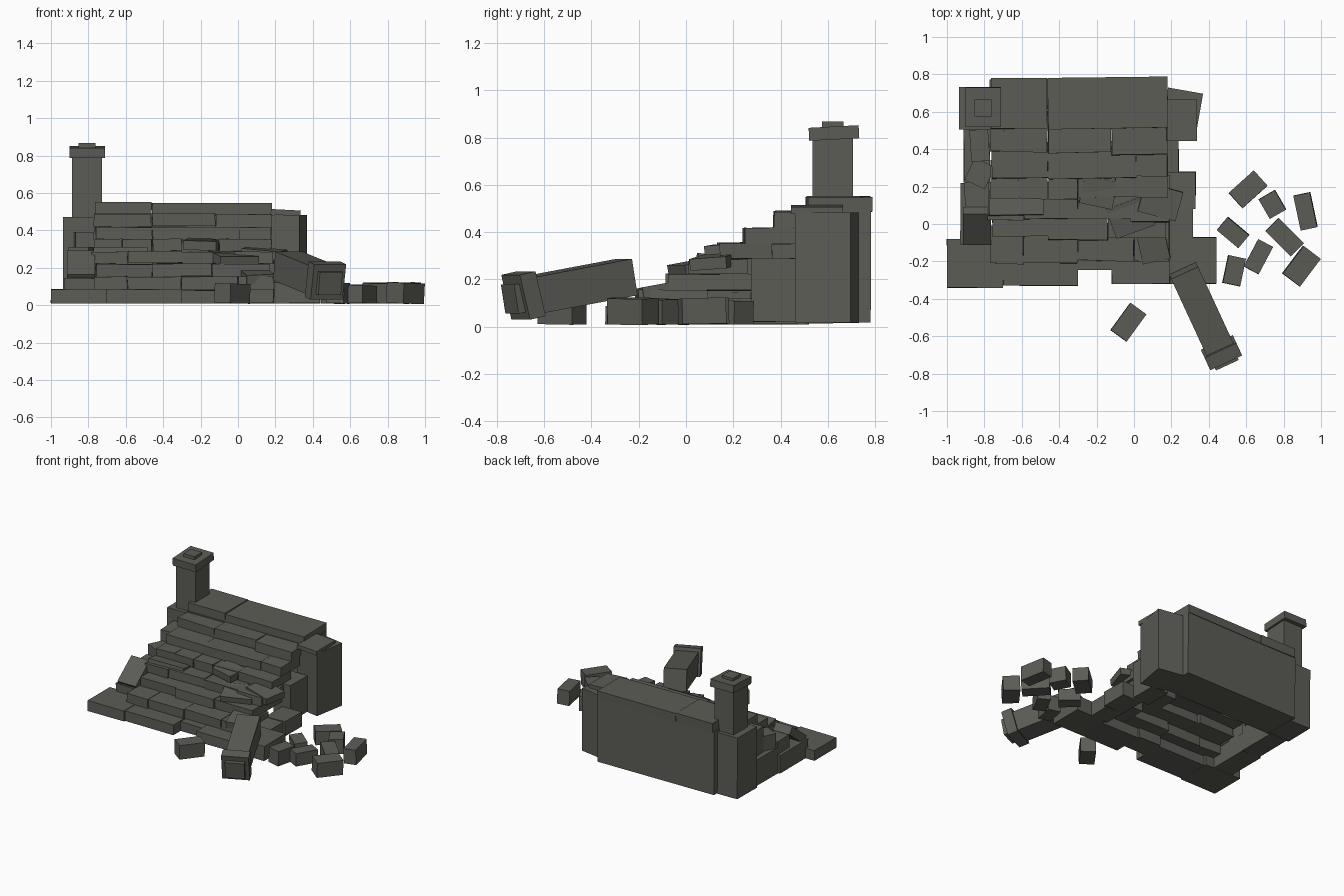
import bpy, bmesh, math, random
from mathutils import Matrix, Vector, Euler

random.seed(4)
stone = bpy.data.materials.new("dark grey stone")
stone.diffuse_color = (0.108, 0.108, 0.094, 1)


def block(name, c, s, rot=(0, 0, 0), parent=None, jit=0.0):
    """Box with centre, size and rotation in degrees; jit roughens the corners."""
    bm = bmesh.new()
    bmesh.ops.create_cube(bm, size=1)
    for v in bm.verts:
        v.co = Vector(a * b for a, b in zip(v.co, s))
        v.co += Vector(random.uniform(-jit, jit) for _ in range(3))
    m = Matrix.Translation(c) @ Euler([math.radians(a) for a in rot]).to_matrix().to_4x4()
    bmesh.ops.transform(bm, matrix=parent @ m if parent else m, verts=bm.verts)
    me = bpy.data.meshes.new(name)
    bm.to_mesh(me)
    bm.free()
    me.materials.append(stone)
    o = bpy.data.objects.new(name, me)
    bpy.context.collection.objects.link(o)
    return o


def span(name, x0, x1, y0, y1, z0, z1, rz=0, jit=0.002):
    return block(name, ((x0 + x1) / 2, (y0 + y1) / 2, (z0 + z1) / 2),
                 (x1 - x0, y1 - y0, z1 - z0), (0, 0, rz), jit=jit)


# back wall and its top slabs
span("back_wall", -0.77, 0.18, 0.505, 0.777, 0.018, 0.49, 0.7)
span("top_slab_left", -0.765, -0.465, 0.51, 0.78, 0.485, 0.553)
span("top_slab_right", -0.46, 0.18, 0.51, 0.785, 0.485, 0.548, 0.8)

# stair slabs: front edge, bottom, top, depth of the right end slab, joints along x
rows = [
    (-0.205, 0.085, 0.155, 0.29, (-0.77, -0.59, -0.30, 0.0, 0.19)),
    (-0.075, 0.155, 0.223, 0.35, (-0.76, -0.46, -0.14, 0.17)),
    (0.02, 0.223, 0.287, 0.25, (-0.78, -0.59, -0.30, -0.02, 0.19)),
    (0.135, 0.287, 0.352, 0.22, (-0.77, -0.62, -0.46, -0.30, -0.10, 0.18)),
    (0.25, 0.352, 0.42, 0.22, (-0.76, -0.46, 0.01, 0.18)),
    (0.38, 0.42, 0.487, 0.20, (-0.77, -0.46, -0.12, 0.18)),
]
for i, (y, z0, z1, deep, xs) in enumerate(rows):
    for a, b in zip(xs, xs[1:]):
        d, e = random.uniform(-0.012, 0.012), random.uniform(-0.005, 0.003)
        depth = deep if b == xs[-1] else 0.2
        span("step_%d_slab" % (i + 2), a + 0.001, b - 0.001, y + d, y + d + depth,
             z0 + e, z1 + e, random.uniform(-1.2, 1.2), 0.003)

# bottom step with uneven front edge
for a, b, y0, y1, z1 in [(-1, -0.70, -0.34, -0.08, 0.085), (-0.70, -0.30, -0.33, -0.10, 0.085),
                         (-0.30, -0.12, -0.245, -0.08, 0.08), (-0.12, 0.19, -0.32, -0.1, 0.085),
                         (0.19, 0.44, -0.32, -0.07, 0.12)]:
    span("bottom_step_slab", a, b, y0, y1, 0.01, z1)

# side walls: left and right flanks
span("left_base_front", -0.93, -0.77, -0.11, 0.22, 0.01, 0.145)
span("left_base_rear", -0.91, -0.77, 0.22, 0.52, 0.01, 0.2)
block("left_block_low", (-0.84, 0.15, 0.19), (0.13, 0.15, 0.1), (0, 0, 2))
block("left_block_mid", (-0.825, 0.27, 0.25), (0.12, 0.13, 0.12), (0, 0, -25))
block("left_block_high", (-0.825, 0.42, 0.28), (0.1, 0.17, 0.22), (0, 0, 4))
block("left_leaning_slab", (-0.84, -0.01, 0.205), (0.15, 0.21, 0.06), (38, 0, 0))
span("right_side_wall", 0.1, 0.24, 0.275, 0.475, 0.02, 0.29)
span("right_block_rear", 0.17, 0.33, 0.08, 0.28, 0.01, 0.12)
span("right_block_front", 0.17, 0.315, -0.08, 0.09, 0.01, 0.115)

# rear corner bases
span("left_corner_base", -0.935, -0.76, 0.505, 0.733, 0.015, 0.473)
block("right_corner_base", (0.255, 0.595, 0.25), (0.19, 0.24, 0.465), (0, 0, -10))
block("right_corner_slab", (0.255, 0.555, 0.495), (0.16, 0.22, 0.03), (0, 3, 0))


# standing and fallen pillars share one shape, built upward from the origin
def pillar(name, mat, nub, tilt):
    block(name + "_shaft", (0, 0, 0.17), (0.16, 0.17, 0.36), parent=mat)
    block(name + "_cap", (0, 0.005, 0.352), (0.19, 0.212, 0.055), (tilt, 0, 0), mat)
    block(name + "_cap_top", (0, 0, 0.383), (nub, nub, 0.035), parent=mat)


pillar("standing_pillar", Matrix.Translation((-0.807, 0.621, 0.467)), 0.09, 3)
p0, p1 = Vector((0.271, -0.262, 0.207)), Vector((0.455, -0.66, 0.132))
axis = (p1 - p0).normalized()
side = axis.cross(Vector((0, 0, 1))).normalized()
up = side.cross(axis)
M = Matrix((side, up, axis)).transposed().to_4x4()
M.translation = p0
S = Matrix.Diagonal((0.99, 0.92, 1.35, 1))
pillar("fallen_pillar", M @ S, 0.135, 3)

# loose slabs lying on the stairs
for x, y, z, w, d, rx, ry, rz in [(0.14, 0.12, 0.275, 0.21, 0.16, 4, 5, -15),
                                  (-0.19, 0.17, 0.325, 0.18, 0.15, 5, 2, -12),
                                  (-0.02, 0.04, 0.25, 0.22, 0.17, 10, 0, 20),
                                  (0.10, -0.10, 0.155, 0.15, 0.20, 10, -3, 12),
                                  (-0.63, 0.13, 0.275, 0.29, 0.17, -8, 0, 1)]:
    block("loose_slab", (x, y, z), (w, d, 0.05), (rx, ry, rz))

# scattered rubble
for x, y, l, w, h, rz in [(0.61, 0.185, 0.18, 0.11, 0.1, 42), (0.74, 0.105, 0.12, 0.10, 0.11, -60),
                          (0.917, 0.068, 0.19, 0.09, 0.11, -78), (0.53, -0.045, 0.15, 0.09, 0.09, -40),
                          (0.805, -0.07, 0.19, 0.10, 0.105, -45), (0.665, -0.175, 0.165, 0.09, 0.095, 62),
                          (0.895, -0.225, 0.185, 0.115, 0.11, 53), (0.535, -0.25, 0.15, 0.095, 0.11, 78),
                          (-0.03, -0.525, 0.18, 0.105, 0.105, 54)]:
    block("rubble_block", (x, y, 0.01 + h / 2), (l, w, h), (random.uniform(-3, 3), 1, rz))
